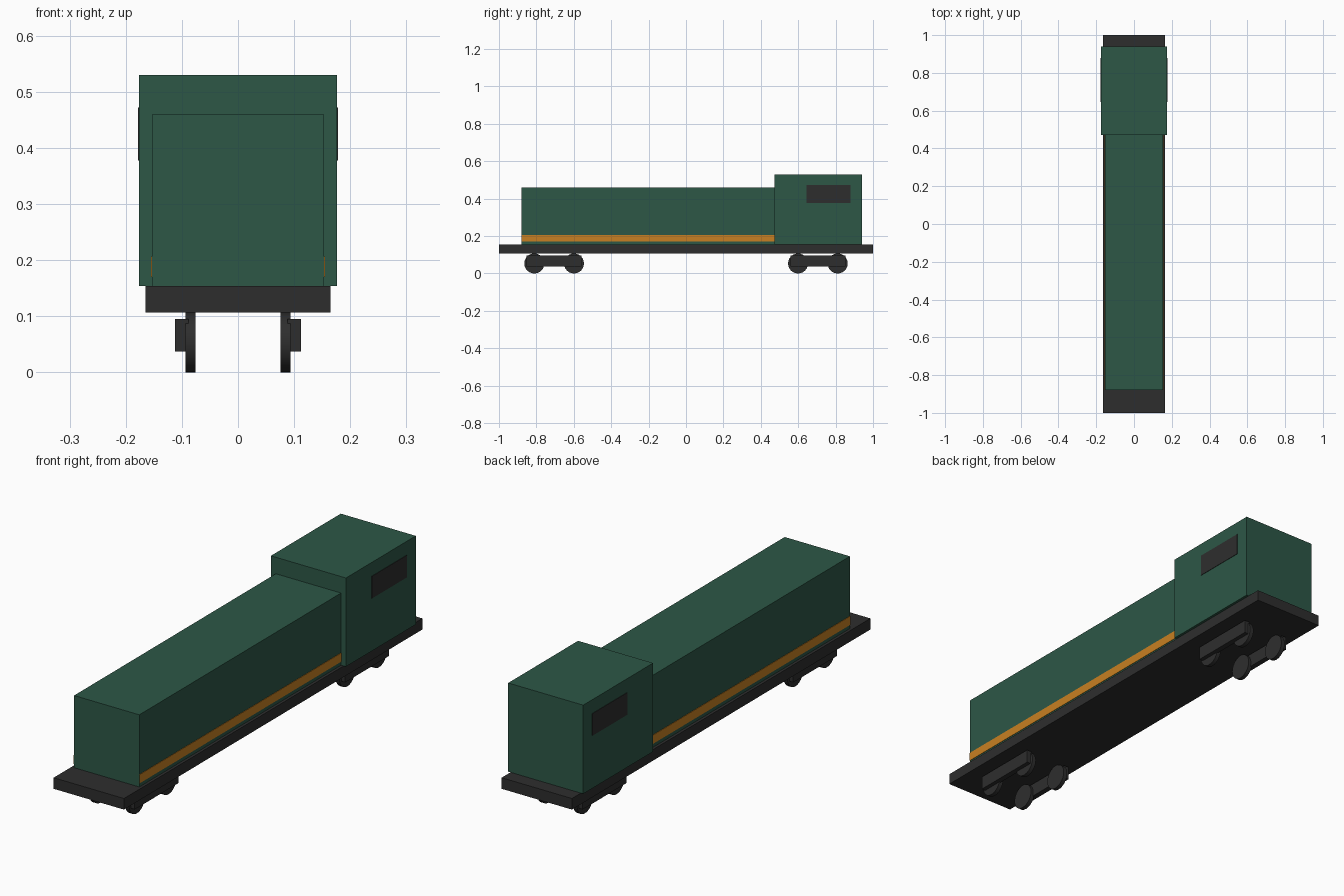
import bpy
import math

cube = bpy.data.objects.get("Cube")
if cube:
    bpy.data.objects.remove(cube, do_unlink=True)


def material(name, rgb):
    mat = bpy.data.materials.new(name)
    mat.use_nodes = True
    color = (*rgb, 1.0)
    mat.diffuse_color = color
    mat.node_tree.nodes["Principled BSDF"].inputs["Base Color"].default_value = color
    return mat


green = material("dark green paint", (0.026, 0.096, 0.062))
orange = material("orange stripe", (0.578, 0.216, 0.016))
charcoal = material("charcoal", (0.027, 0.027, 0.027))


def box(name, mat, xs, ys, zs):
    """Box from its lower and upper limit on each axis."""
    limits = (xs, ys, zs)
    bpy.ops.mesh.primitive_cube_add(size=1, location=[(a + b) / 2 for a, b in limits])
    ob = bpy.context.object
    ob.name = name
    ob.scale = [b - a for a, b in limits]
    bpy.ops.object.transform_apply(location=False, rotation=False, scale=True)
    ob.data.materials.append(mat)
    return ob


def wheel(name, x, y, radius=0.0535, width=0.018):
    bpy.ops.mesh.primitive_cylinder_add(
        vertices=24, radius=radius, depth=width,
        location=(x, y, radius), rotation=(0, math.pi / 2, 0))
    ob = bpy.context.object
    ob.name = name
    ob.data.materials.append(charcoal)
    bpy.ops.object.shade_smooth_by_angle(angle=math.radians(30))


# Main body
box("underframe", charcoal, (-0.165, 0.165), (-1, 1), (0.107, 0.154))
box("long_hood", green, (-0.153, 0.153), (-0.88, 0.475), (0.154, 0.46))
box("cab", green, (-0.176, 0.176), (0.472, 0.94), (0.154, 0.53))

for side, s in (("left", 1), ("right", -1)):
    # Thin painted plates on the flanks
    box(f"{side}_stripe", orange, sorted((s * 0.152, s * 0.155)),
        (-0.88, 0.473), (0.17, 0.207))
    box(f"{side}_cab_window", charcoal, sorted((s * 0.175, s * 0.178)),
        (0.645, 0.88), (0.378, 0.472))

    # Two bogies, each with a side frame and a pair of wheels per side
    for end, center in (("front", -0.705), ("rear", 0.705)):
        box(f"{end}_{side}_bogie_frame", charcoal, sorted((s * 0.088, s * 0.112)),
            (center - 0.147, center + 0.147), (0.037, 0.095))
        for number, offset in enumerate((-0.106, 0.106), 1):
            wheel(f"{end}_{side}_wheel_{number}", s * 0.085, center + offset)
